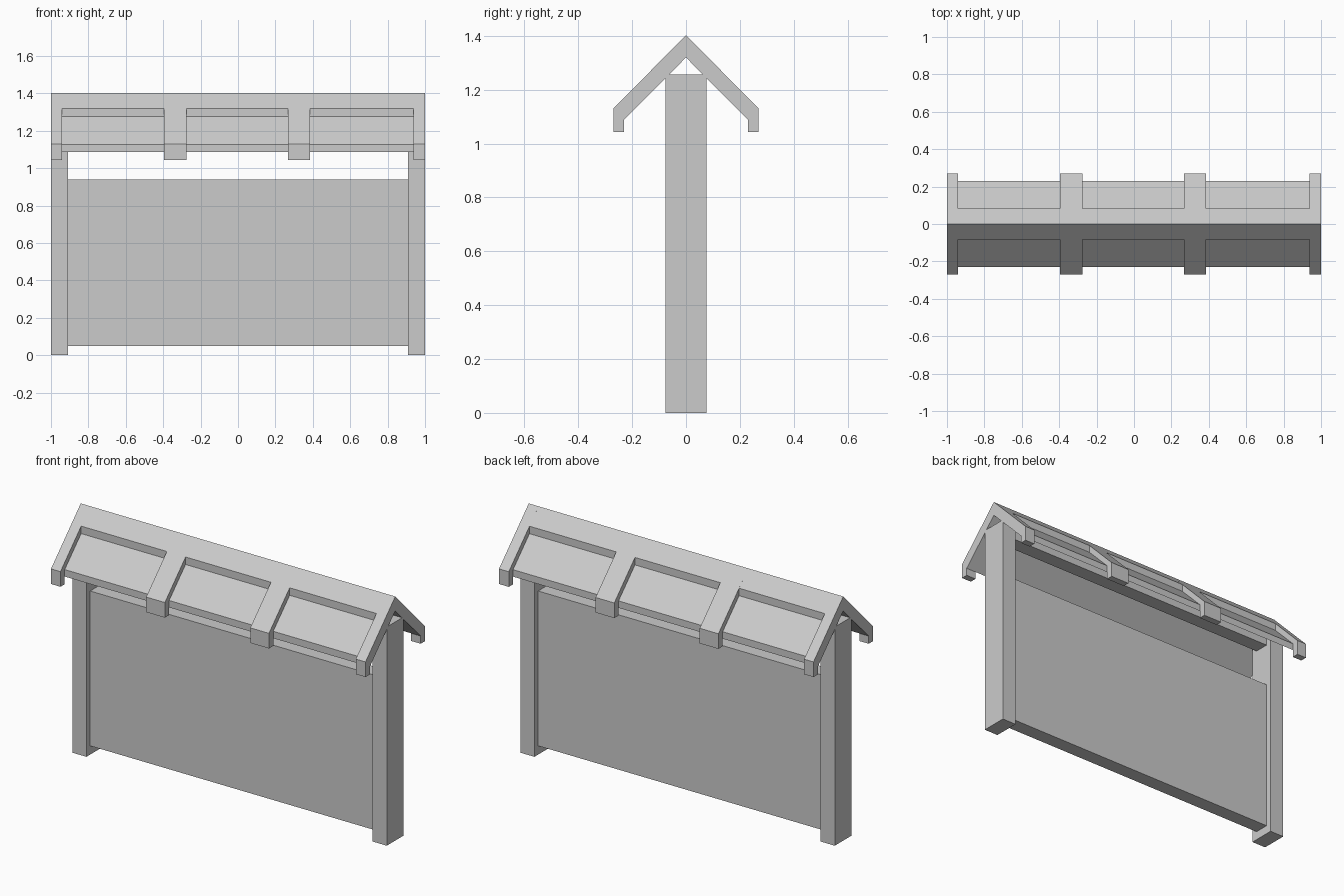
import bpy, bmesh

if "Cube" in bpy.data.objects:
    bpy.data.objects.remove(bpy.data.objects["Cube"])


def box(name, x0, x1, y0, y1, z0, z1):
    extrude(name, [(y0, z0), (y1, z0), (y1, z1), (y0, z1)], x0, x1)


def extrude(name, profile, x0, x1):
    """Extrude a closed (y, z) profile along x."""
    bm = bmesh.new()
    face = bm.faces.new([bm.verts.new((x0, y, z)) for y, z in profile])
    ext = bmesh.ops.extrude_face_region(bm, geom=[face])
    verts = [g for g in ext["geom"] if isinstance(g, bmesh.types.BMVert)]
    bmesh.ops.translate(bm, verts=verts, vec=(x1 - x0, 0, 0))
    bmesh.ops.recalc_face_normals(bm, faces=bm.faces)
    mesh = bpy.data.meshes.new(name)
    bm.to_mesh(mesh)
    bm.free()
    obj = bpy.data.objects.new(name, mesh)
    bpy.context.collection.objects.link(obj)


def mirrored(half):
    """Complete a half profile whose first and last points lie on y = 0."""
    return half + [(-y, z) for y, z in reversed(half[1:-1])]


# Posts
box("left_post", -1.0, -0.91, -0.077, 0.077, 0, 1.257)
box("right_post", 0.91, 1.0, -0.077, 0.077, 0, 1.257)

# Board and the top beam between the posts
box("board", -0.91, 0.91, -0.043, 0.043, 0.05, 0.94)
box("top_beam", -0.91, 0.91, -0.043, 0.043, 1.19, 1.257)

# Roof sections: thick rafters with hanging tails, stepped thin bays between
rafter = mirrored([(0, 1.403), (0.27, 1.13), (0.27, 1.043), (0.231, 1.043),
                   (0.231, 1.087), (0, 1.32)])
bay = mirrored([(0, 1.403), (0.082, 1.32), (0.082, 1.277), (0.231, 1.127),
                (0.231, 1.087), (0, 1.32)])

spans = [(-1.0, -0.94), (-0.395, -0.276), (0.267, 0.386), (0.938, 1.0)]
for i, (x0, x1) in enumerate(spans):
    extrude(f"roof_rafter_{i + 1}", rafter, x0, x1)
for i in range(3):
    extrude(f"roof_bay_{i + 1}", bay, spans[i][1], spans[i + 1][0])
